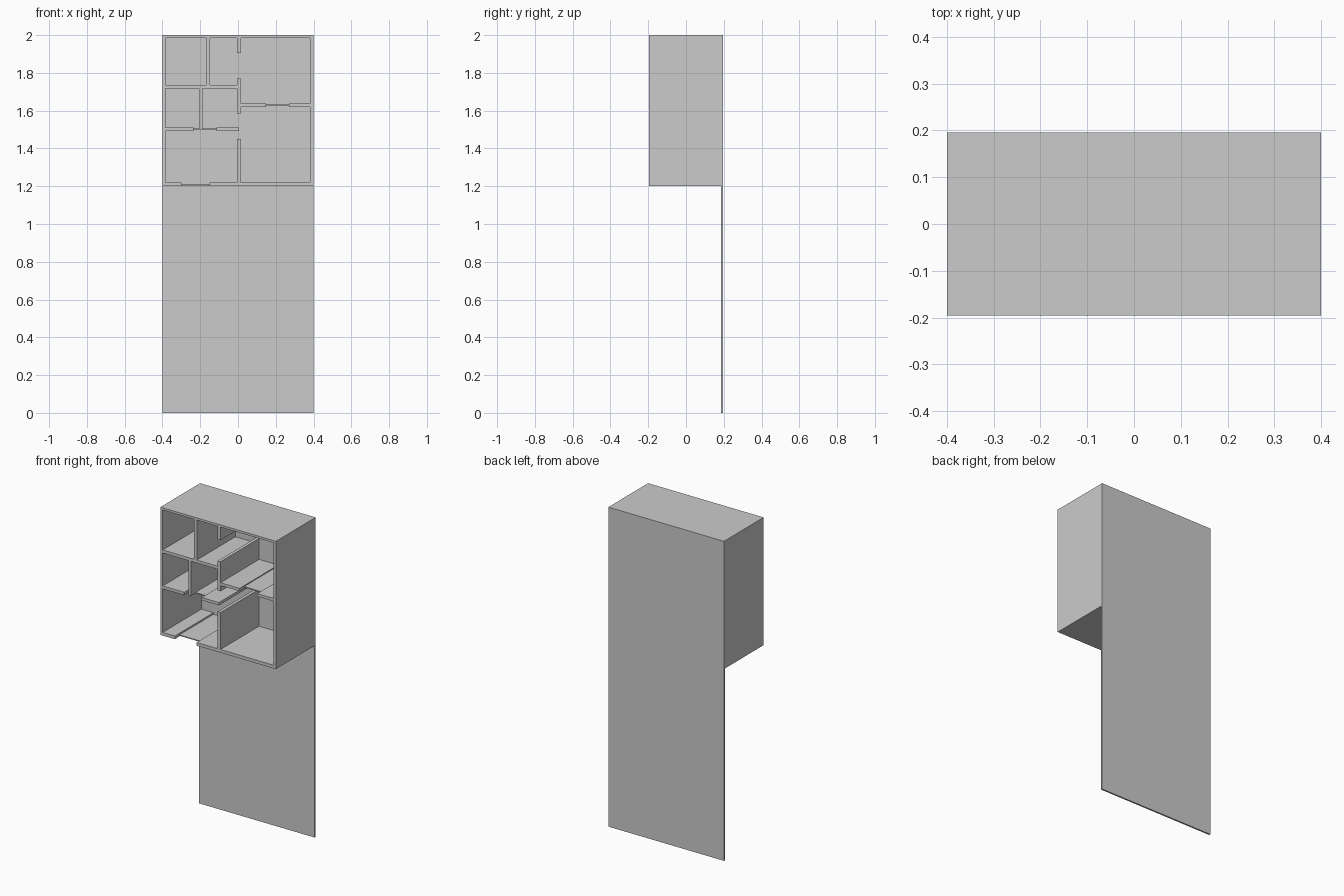
import bpy

if "Cube" in bpy.data.objects:
    bpy.data.objects.remove(bpy.data.objects["Cube"])

FRONT, BACK, PLATE = -0.196, 0.196, 0.186


def box(name, x0, x1, z0, z1, y0=FRONT, y1=PLATE):
    bpy.ops.mesh.primitive_cube_add(
        size=1, location=((x0 + x1) / 2, (y0 + y1) / 2, (z0 + z1) / 2))
    ob = bpy.context.object
    ob.name = name
    ob.scale = (x1 - x0, y1 - y0, z1 - z0)
    bpy.ops.object.transform_apply(location=False, rotation=False, scale=True)
    return ob


# Tall back panel
box("back_panel", -0.4, 0.4, 0, 2, PLATE, BACK)

# Outer shell, with a door gap in the bottom wall
box("outer_wall_left", -0.4, -0.384, 1.2, 2)
box("outer_wall_right", 0.382, 0.4, 1.2, 2)
box("outer_wall_top", -0.384, 0.382, 1.986, 2)
box("outer_wall_bottom_left", -0.384, -0.3, 1.2, 1.22)
box("outer_wall_bottom_right", -0.15, 0.382, 1.2, 1.22)

# Central upright wall in three pieces with open gaps between
for i, (z0, z1) in enumerate([(1.22, 1.451), (1.584, 1.769), (1.905, 1.986)]):
    box(f"central_wall_{i + 1}", -0.004, 0.016, z0, z1)

# Left-hand partitions
box("upper_shelf_wall", -0.384, -0.004, 1.717, 1.736)
box("upper_divider", -0.167, -0.148, 1.736, 1.986)
box("middle_divider", -0.207, -0.189, 1.5, 1.717)
box("lower_shelf_wall_left", -0.384, -0.235, 1.493, 1.511)
box("lower_shelf_wall_right", -0.114, 0.005, 1.493, 1.511)

# Right-hand partition
box("right_shelf_wall_left", 0.016, 0.148, 1.62, 1.638)
box("right_shelf_wall_right", 0.27, 0.382, 1.62, 1.638)

# Thin door leaves, set back from the front edge
for name, x0, x1, z in [("bottom", -0.3, -0.15, 1.207),
                        ("left", -0.235, -0.114, 1.502),
                        ("right", 0.148, 0.27, 1.629)]:
    box(f"door_leaf_{name}", x0, x1, z - 0.003, z + 0.003, FRONT + 0.045)
